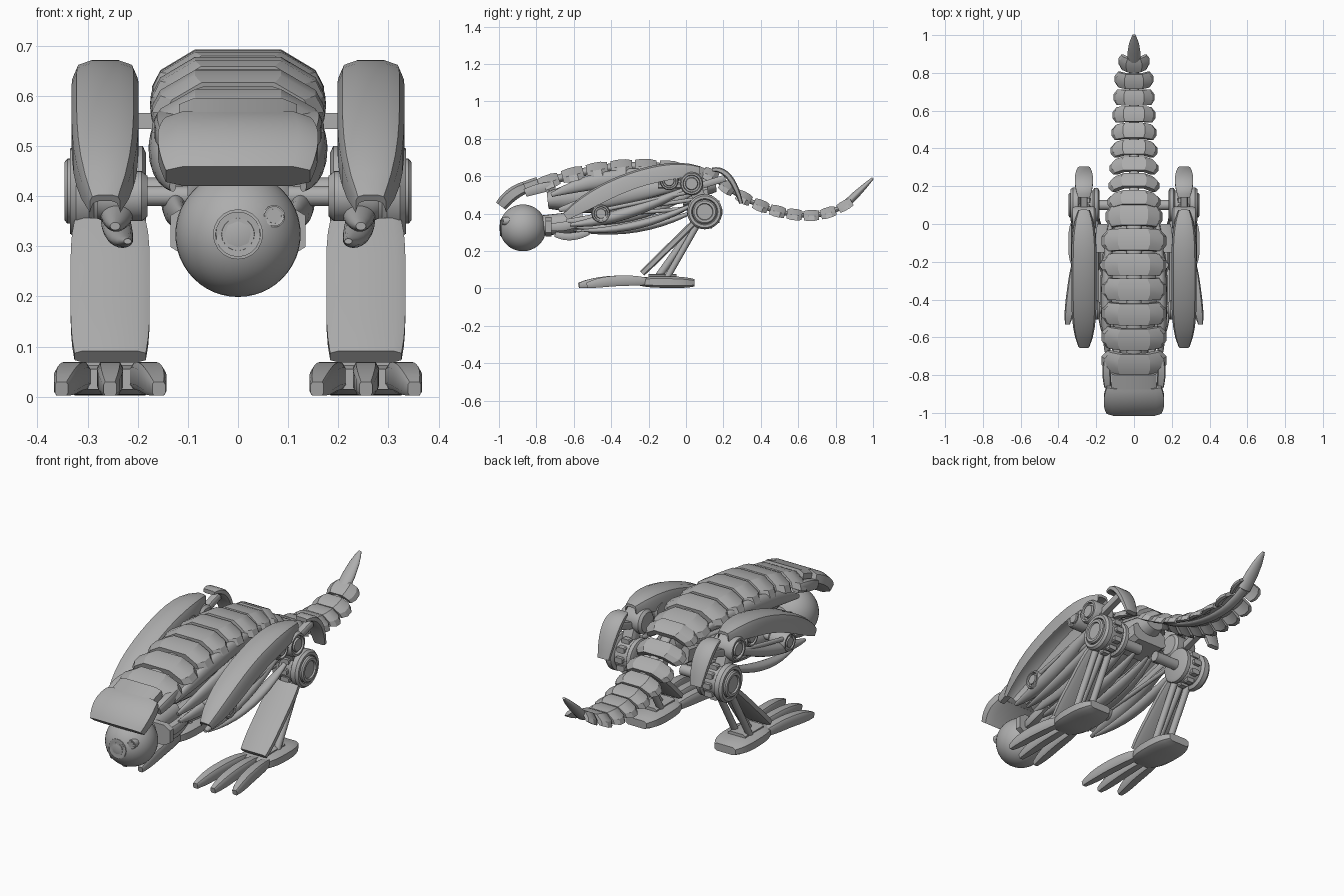
import bpy, bmesh, math
from mathutils import Vector

cube = bpy.data.objects.get("Cube")
if cube:
    bpy.data.objects.remove(cube, do_unlink=True)

grey = bpy.data.materials.new("plain grey")
grey.use_nodes = True
grey.diffuse_color = (.42, .42, .42, 1)
grey.node_tree.nodes["Principled BSDF"].inputs["Base Color"].default_value = grey.diffuse_color


# Cross-sections: x is across the part, y is along its normal
def circle(sides):
    return [(math.cos(math.tau * i / sides), math.sin(math.tau * i / sides)) for i in range(sides)]


def arch(half, thickness):
    """Hollow arched section from the right half of its outline."""
    outer = half + [(-x, y) for x, y in reversed(half)]
    inner = [(x * .9, y - thickness) for x, y in reversed(outer) if y > -.5]
    return outer + inner


ROUND = circle(20)
BOX = [(sx * x, sy * y) for sx, sy, corner in
       ((1, 1, 0), (-1, 1, 1), (-1, -1, 0), (1, -1, 1))
       for x, y in (((1, .6), (.75, 1)) if corner == 0 else ((.75, 1), (1, .6)))]
ROOF = arch([(1, -1), (.9, -.1), (.5, 1)], .9)
SHELL = arch([(1, -1), (1, .3), (.85, .8), (.45, 1)], .7)


def finish(name, bm, mirror, angle):
    bmesh.ops.recalc_face_normals(bm, faces=bm.faces)
    mesh = bpy.data.meshes.new(name)
    bm.to_mesh(mesh)
    bm.free()
    mesh.materials.append(grey)
    part = bpy.data.objects.new(name, mesh)
    bpy.context.collection.objects.link(part)
    if mirror:
        part.modifiers.new("Mirror", 'MIRROR').use_mirror_merge = False
    bpy.ops.object.select_all(action='DESELECT')
    part.select_set(True)
    bpy.context.view_layer.objects.active = part
    bpy.ops.object.shade_smooth_by_angle(angle=math.radians(angle))


def skin(bm, rings):
    count = len(rings[0])
    for ring, following in zip(rings, rings[1:]):
        for j in range(count):
            k = (j + 1) % count
            bm.faces.new((ring[j], ring[k], following[k], following[j]))
    bm.faces.new(rings[0])
    bm.faces.new(rings[-1])


def loft(name, stations, section=BOX, mirror=True, angle=35):
    """Skin a section along stations of (point, half width, half height)."""
    bm = bmesh.new()
    points = [Vector(station[0]) for station in stations]
    rings = []
    for i, (_, width, height) in enumerate(stations):
        along = points[min(i + 1, len(points) - 1)] - points[max(i - 1, 0)]
        normal = Vector((0, -along.z, along.y)).normalized()
        rings.append([bm.verts.new(points[i] + Vector((u * width, 0, 0)) + normal * v * height)
                      for u, v in section])
    skin(bm, rings)
    finish(name, bm, mirror, angle)


def blade(name, start, middle, end, width, height, section=ROUND, tip=.25, sharp=2, steps=10, mirror=True):
    """Leaf-shaped part along a quadratic curve."""
    start, middle, end = Vector(start), Vector(middle), Vector(end)
    stations = []
    for i in range(steps + 1):
        t = i / steps
        point = start.lerp(middle, t).lerp(middle.lerp(end, t), t)
        scale = 1 - (1 - tip) * abs(2 * t - 1) ** sharp
        stations.append((point, width * scale, height * scale))
    loft(name, stations, section, mirror)


def bar(name, start, end, width, height, section=BOX, mirror=True):
    loft(name, [(start, width, height), (end, width, height)], section, mirror)


def rod(name, start, end, radius, mirror=True):
    bar(name, start, end, radius, radius, ROUND, mirror)


def turned(name, centre, profile, sides=32):
    """Turned part about an axis along x; profile of (x, radius)."""
    bm = bmesh.new()
    skin(bm, [[bm.verts.new((x, centre[0] + r * u, centre[1] + r * v)) for u, v in circle(sides)]
              for x, r in profile])
    finish(name, bm, True, 35)


def wheel(name, centre, radius, inside, outside):
    """Joint disc with a raised rim and hub on its outer face."""
    step = .012
    turned(name, centre, [(inside, radius * .8), (inside + step, radius), (outside - step, radius),
                          (outside, radius * .9), (outside, radius * .75),
                          (outside - step, radius * .7), (outside - step, radius * .55),
                          (outside, radius * .5)])


def eye(name, x, z, front, radius):
    """Round lens with a raised ring, facing forward."""
    lip = .004
    rings = [(8, 1), (0, 1), (-1, .9), (1, .8), (1, .7), (-1, .65), (-1, .3)]
    loft(name, [((x, front + lip * depth, z), radius * r, radius * r) for depth, r in rings],
         ROUND, False)


# Head: ball and eyes
HEAD = Vector((0, -.872, .324))
bm = bmesh.new()
bmesh.ops.create_uvsphere(bm, u_segments=40, v_segments=24, radius=.125)
bmesh.ops.translate(bm, verts=bm.verts, vec=HEAD)
finish("head_ball", bm, False, 40)
eye("main_eye", HEAD.x, HEAD.z, -.99, .05)
eye("small_eye", .072, .36, -.976, .022)

# Neck: tube, collar and side struts
rod("neck", HEAD, (0, -.55, .36), .055, False)
bar("neck_collar", (0, -.75, .33), (0, -.72, .33), .135, .052, BOX, False)
blade("neck_strut", (.08, -.74, .33), (.1, -.66, .32), (.1, -.55, .36), .022, .024, BOX, .7)
blade("jaw_strut", (.05, -.7, .29), (.06, -.62, .26), (.06, -.52, .3), .022, .02, BOX, .7)

# Crest over the head, with a narrower rear part
blade("crest", (0, -.99, .44), (0, -.94, .51), (0, -.86, .54), .16, .036, BOX, .9, mirror=False)
bar("crest_rear", (0, -.87, .537), (0, -.79, .565), .118, .032, BOX, False)
blade("crest_flange", (.14, -.86, .51), (.15, -.78, .54), (.14, -.7, .55), .022, .026, BOX, .8)


# Back and tail follow a dome that turns into a dip
def spine_height(y):
    if y < .13:
        return .655 - .36 * (y + .25) ** 2
    return .39 + (.77 if y < .66 else 1.5) * (y - .66) ** 2


def spine_point(y):
    return Vector((0, y, spine_height(y)))


def armour_plate(name, y, width, length):
    along = (spine_point(y + .05) - spine_point(y - .05)).normalized()
    height = .016 + width * .125
    rows = [(-.5, .85), (-.2, 1), (.2, 1), (.5, .82)]
    loft(name, [(spine_point(y) + along * length * f, width * s, height * s) for f, s in rows],
         ROOF, False, 25)


for i in range(7):
    armour_plate(f"back_plate_{i}", .13 * i - .735, .172 if i < 6 else .15, .115)
for i in range(9):
    y = .13 + .09 * i
    armour_plate(f"tail_plate_{i}", y, min(.148 - .06 * y, (1 - y) * .55), .082)
loft("back_spine", [(spine_point(.1 * i - .7), .04, .022) for i in range(9)], ROUND, False)
loft("tail_spine", [(spine_point(.1 + .05 * i), .026, .013) for i in range(16)], ROUND, False)
tail_end = spine_point(.85)
loft("tail_tip", [(tail_end.lerp(Vector((0, 1, .59)), t), .036 - .028 * t ** 3, .022 - .016 * t ** 2)
                  for t in (0, .4, .7, .9, 1)], ROUND, False)

# Body core, ribs and belly
blade("body_core", (0, -.74, .47), (0, -.3, .52), (0, .16, .56), .135, .11, tip=.4, mirror=False)
blade("upper_rib", (.14, -.72, .5), (.16, -.4, .63), (.12, .05, .6), .03, .045)
blade("middle_rib", (.13, -.68, .42), (.18, -.35, .5), (.12, .05, .57), .026, .045)
blade("lower_rib", (.11, -.64, .36), (.15, -.3, .36), (.1, .05, .52), .026, .04)
blade("side_belly_rib", (.08, -.62, .33), (.11, -.25, .3), (.08, .06, .46), .035, .026)
blade("belly_rib", (.03, -.6, .31), (.04, -.25, .28), (.04, .06, .42), .035, .022)
bar("pelvis", (0, -.02, .48), (0, .12, .5), .1, .05, BOX, False)

# Arm shields, with lower blades and pivots
SIDE = .265
blade("arm_shield", (SIDE, -.645, .385), (SIDE, -.28, .65), (SIDE, .075, .632), .067, .047,
      SHELL, .45, 4, 14)
blade("arm_under_blade", (.245, -.62, .34), (.235, -.35, .36), (.25, .04, .55), .04, .032)
blade("arm_lower_blade", (.22, -.56, .31), (.25, -.25, .3), (.25, .06, .46), .03, .022)
ELBOW = (-.455, .4)
wheel("elbow_disc", ELBOW, .05, .18, .28)
turned("elbow_axle", ELBOW, [(.1, .02), (.19, .02)])
wheel("front_shoulder_disc", (-.09, .575), .05, .2, .32)
wheel("rear_shoulder_disc", (.03, .56), .062, .2, .325)
bar("shoulder_arm", (.17, -.15, .55), (.15, 0, .55), .045, .016)
for i in range(3):
    x, lift = .2 + i * .03, i * .015
    rod(f"arm_cable_{i}", (x, -.44, .39 + lift), (x, .04, .43 + lift * 3), .011)

# Hips: two discs on a lugged barrel
HIP = (.1, .41)
wheel("hip_outer_disc", HIP, .094, .285, .335)
turned("hip_hub", HIP, [(.32, .065), (.34, .065), (.346, .058), (.346, .045), (.338, .042)])
turned("hip_barrel", HIP, [(.2, .065), (.22, .078), (.29, .078)])
turned("hip_inner_disc", HIP, [(.183, .075), (.19, .09), (.21, .09), (.217, .08)])
turned("hip_axle", HIP, [(.05, .027), (.19, .027)])
for i, (u, v) in enumerate(circle(10)):
    y, z = HIP[0] + u * .08, HIP[1] + v * .08
    bar(f"hip_lug_{i}", (.252, y - .014, z), (.252, y + .014, z), .022, .014)
bar("hip_link", (SIDE, .04, .56), (SIDE, *HIP), .035, .035)

# Flaps behind the hips
blade("hip_flap", (SIDE, .14, .635), (SIDE, .24, .65), (SIDE, .295, .455), .048, .016, BOX, .65)
bar("flap_bracket", (SIDE, .08, .55), (SIDE, .21, .59), .02, .018)

# Legs: shin shield and rods
LEG = .255
blade("shin_shield", (LEG, .035, .345), (LEG, -.09, .22), (LEG, -.235, .08), .079, .018, BOX, .9, 4)
for name, offset in (("inner", -.04), ("outer", .04)):
    rod(f"{name}_shin_rod", (LEG + offset, *HIP), (LEG + offset, -.1, .06), .017)
rod("shin_piston", (LEG, .05, .34), (LEG, -.15, .06), .02)

# Feet: heel, ankle and three toes
blade("heel", (LEG, -.25, .035), (LEG, -.1, .035), (LEG, .045, .03), .093, .031, BOX, .65, 3)
bar("ankle", (LEG, -.2, .06), (LEG, -.05, .06), .05, .018)
for name, spread, front in (("inner", -.097, -.575), ("middle", 0, -.57), ("outer", .097, -.53)):
    knuckle = Vector((LEG + spread * .8, -.38, .055))
    root = (LEG + spread * .55, -.18, .035)
    blade(f"{name}_toe", (LEG + spread, front, .016), knuckle, root, .026, .028, BOX, .5, 3)
